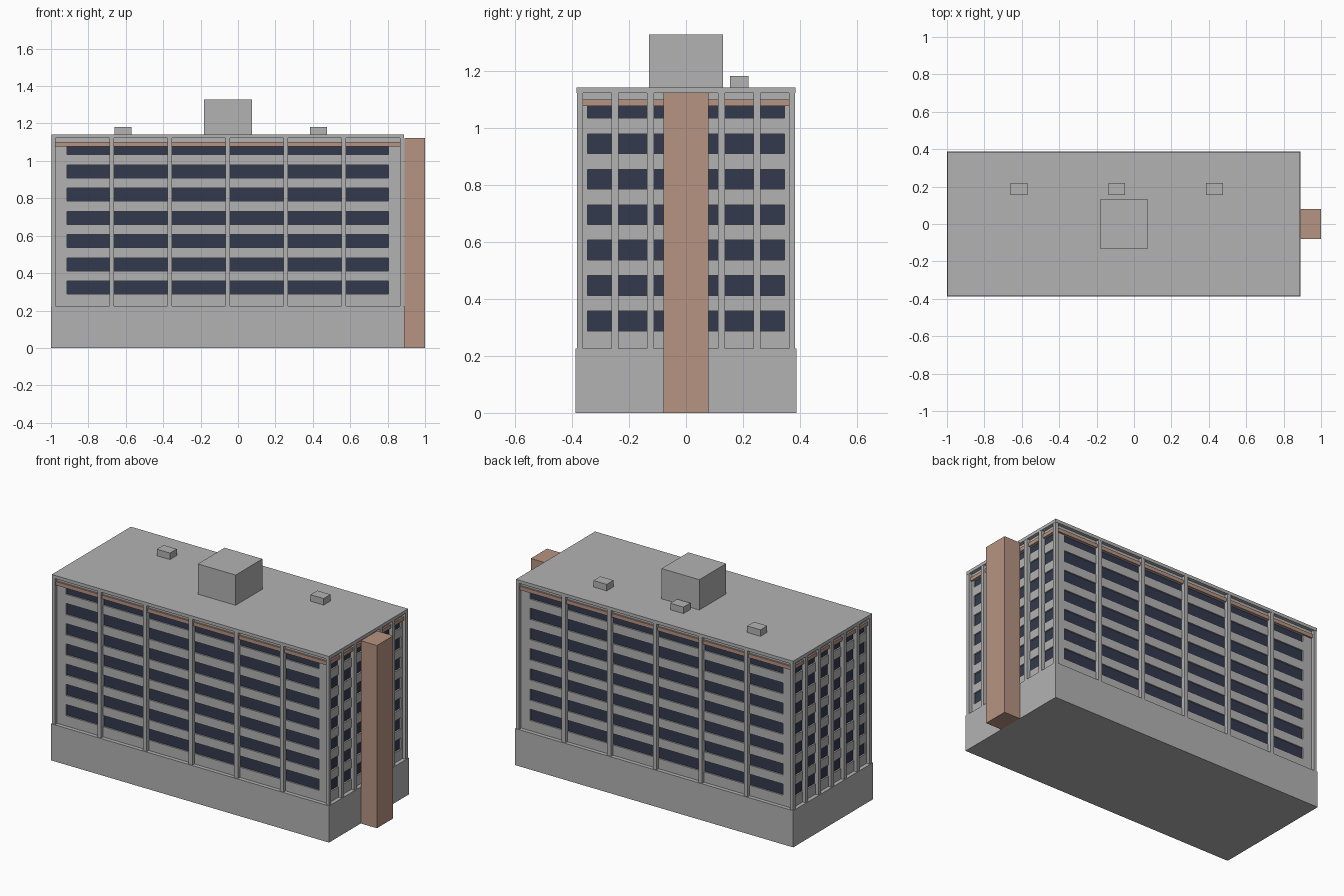
import bpy
import bmesh
from mathutils import Matrix, Vector

if "Cube" in bpy.data.objects:
    bpy.data.objects.remove(bpy.data.objects["Cube"], do_unlink=True)


def make_material(name, rgb):
    mat = bpy.data.materials.new(name)
    mat.use_nodes = True
    color = (*rgb, 1.0)
    mat.diffuse_color = color
    mat.node_tree.nodes["Principled BSDF"].inputs["Base Color"].default_value = color
    return mat


concrete = make_material("grey concrete", (0.45, 0.45, 0.45))
brick = make_material("dusty brick", (0.47, 0.295, 0.225))
glass = make_material("dark blue glass", (0.034, 0.042, 0.075))


def make_part(name, boxes, mat):
    """One object made of boxes, each given as (x0, x1, y0, y1, z0, z1)."""
    bm = bmesh.new()
    for x0, x1, y0, y1, z0, z1 in boxes:
        center = Vector((x0 + x1, y0 + y1, z0 + z1)) / 2
        scale = Matrix.Diagonal((x1 - x0, y1 - y0, z1 - z0, 1))
        bmesh.ops.create_cube(bm, size=1, matrix=Matrix.Translation(center) @ scale)
    mesh = bpy.data.meshes.new(name)
    bm.to_mesh(mesh)
    bm.free()
    mesh.materials.append(mat)
    obj = bpy.data.objects.new(name, mesh)
    bpy.context.collection.objects.link(obj)


# The main block is centred at CX; the stair tower sits beyond its right end
CX, HX, HY = -0.055, 0.945, 0.387
BASE, BAND, BAND_TOP, EAVES, ROOF = 0.225, 1.077, 1.1, 1.122, 1.142
FLOORS, SILL, FLOOR_H, WINDOW_H = 7, 0.288, 0.1243, 0.069
RECESS = 0.024


def block(inset, z0, z1):
    """Full floor-plan box, drawn in from the outer edge by inset."""
    return (CX - HX + inset, CX + HX - inset, -HY + inset, HY - inset, z0, z1)


# Base and roof slab
make_part("base", [block(0, 0, BASE)], concrete)
make_part("roof_slab", [block(0.003, EAVES, ROOF)], concrete)

# Glass core showing between the wall bands
make_part("window_glass", [block(RECESS + 0.009, BASE, BAND)], glass)

# Wall bands between the window rows
walls = []
bottom = BASE
for floor in range(FLOORS):
    sill = SILL + floor * FLOOR_H
    walls.append(block(RECESS, bottom, sill))
    bottom = sill + WINDOW_H
walls.append(block(RECESS, BAND, EAVES))
make_part("wall_bands", walls, concrete)

# Solid wall corners that stop the window rows
corners = []
for sx in (-1, 1):
    for sy in (-1, 1):
        xs = sorted((CX + sx * (HX - RECESS), CX + sx * 0.86))
        ys = sorted((sy * (HY - RECESS), sy * 0.345))
        corners.append((*xs, *ys, BASE, BAND))
make_part("wall_corners", corners, concrete)

# Coloured band under the eaves
make_part("eaves_band", [block(RECESS - 0.01, BAND, BAND_TOP)], brick)

# Pillars on the long sides, short sides and corners
pillars = []
W, OUT = 0.0125, 0.004
for side in (-1, 1):
    ys = sorted((side * (HY - OUT), side * (HY - RECESS - 0.006)))
    xs = sorted((CX + side * (HX - OUT), CX + side * (HX - RECESS - 0.006)))
    for i in range(-2, 3):
        x, y = CX + i * 0.31, i * 0.1243
        pillars.append((x - W, x + W, *ys, BASE, EAVES))
        pillars.append((*xs, y - W, y + W, BASE, EAVES))
    for end in (-1, 1):
        cx = sorted((CX + end * (HX - OUT), CX + end * (HX - RECESS)))
        cy = sorted((side * (HY - OUT), side * (HY - RECESS - 0.002)))
        pillars.append((*cx, *cy, BASE, EAVES))
make_part("pillars", pillars, concrete)

# Stair tower
make_part("stair_tower", [(CX + HX, 1.0, -0.079, 0.079, 0, 1.123)], brick)

# Rooftop plant room and vents
make_part("plant_room", [(-0.182, 0.075, -0.13, 0.13, ROOF, 1.328)], concrete)
vents = [(x - 0.045, x + 0.045, 0.154, 0.22, ROOF, 1.182) for x in (-0.615, -0.092, 0.43)]
make_part("roof_vents", vents, concrete)
